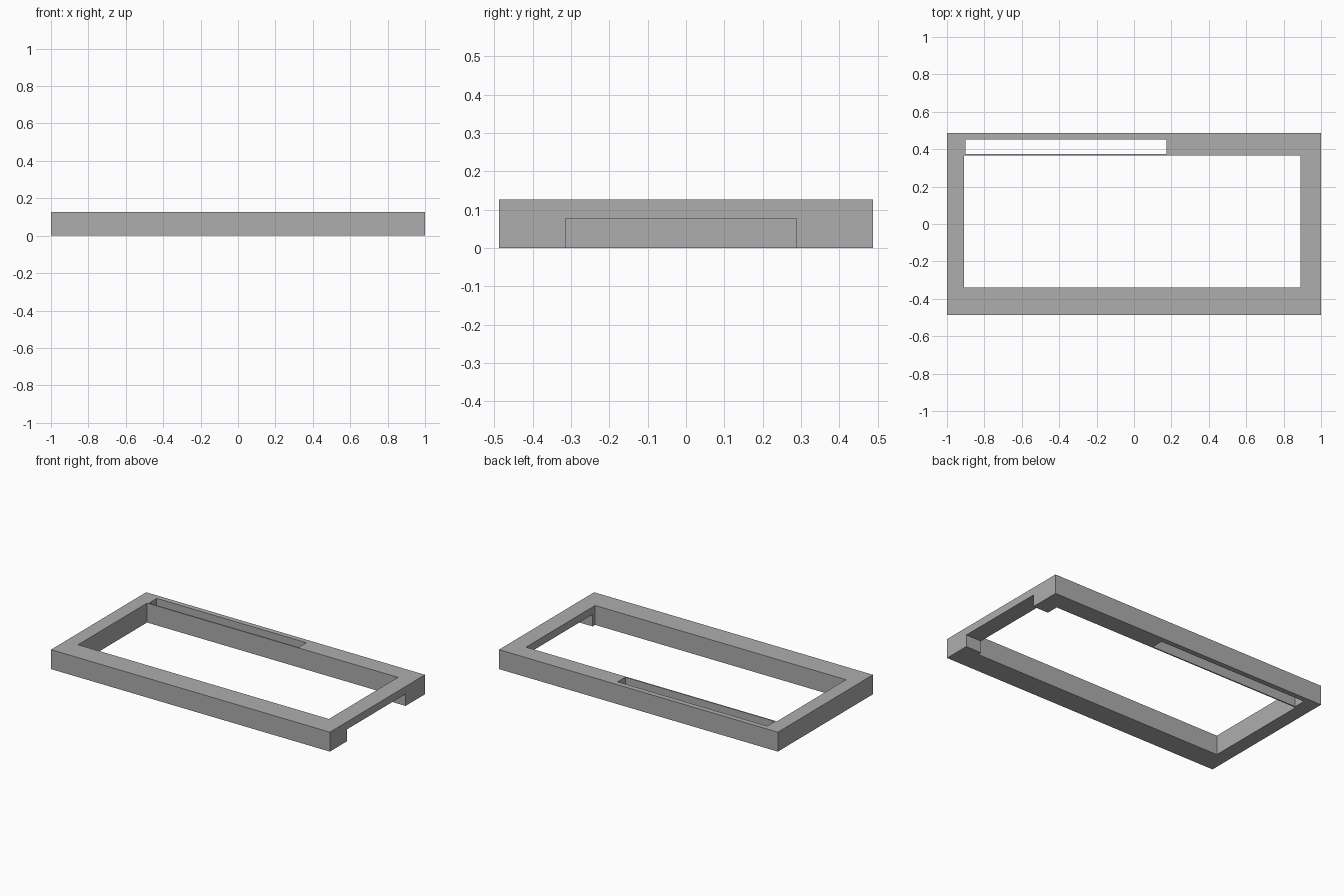
import bpy

# Remove the default cube
cube = bpy.data.objects.get("Cube")
if cube:
    bpy.data.objects.remove(cube, do_unlink=True)

HEIGHT = 0.126

grey = bpy.data.materials.new("plain_grey")
grey.use_nodes = True
colour = (0.42, 0.42, 0.42, 1)
grey.diffuse_color = colour
grey.node_tree.nodes["Principled BSDF"].inputs["Base Color"].default_value = colour


def box(name, x, y, z):
    """Box from (min, max) ranges on each axis."""
    bpy.ops.mesh.primitive_cube_add(size=1)
    obj = bpy.context.object
    obj.name = name
    for v in obj.data.vertices:
        for axis, (low, high) in enumerate((x, y, z)):
            v.co[axis] = high if v.co[axis] > 0 else low
    obj.data.materials.append(grey)
    return obj


def cut(target, cutter):
    """Subtract the cutter and remove it."""
    cutter.hide_render = True
    mod = target.modifiers.new("cut", 'BOOLEAN')
    mod.operation = 'DIFFERENCE'
    mod.solver = 'EXACT'
    mod.object = cutter
    bpy.ops.object.select_all(action='DESELECT')
    bpy.context.view_layer.objects.active = target
    target.select_set(True)
    bpy.ops.object.modifier_apply(modifier=mod.name)
    bpy.data.objects.remove(cutter, do_unlink=True)


# Outer block
frame = box("frame", (-1, 1), (-0.487, 0.487), (0, HEIGHT))
through = (-0.1, HEIGHT + 0.1)

# Main opening
cut(frame, box("opening_cutter", (-0.909, 0.89), (-0.34, 0.367), through))

# Narrow slot in the back rail, leaving a thin inner wall
cut(frame, box("slot_cutter", (-0.90, 0.173), (0.375, 0.453), through))

# Notch under the left-hand (+x) rail
cut(frame, box("notch_cutter", (0.8, 1.1), (-0.314, 0.288), (-0.1, 0.077)))
